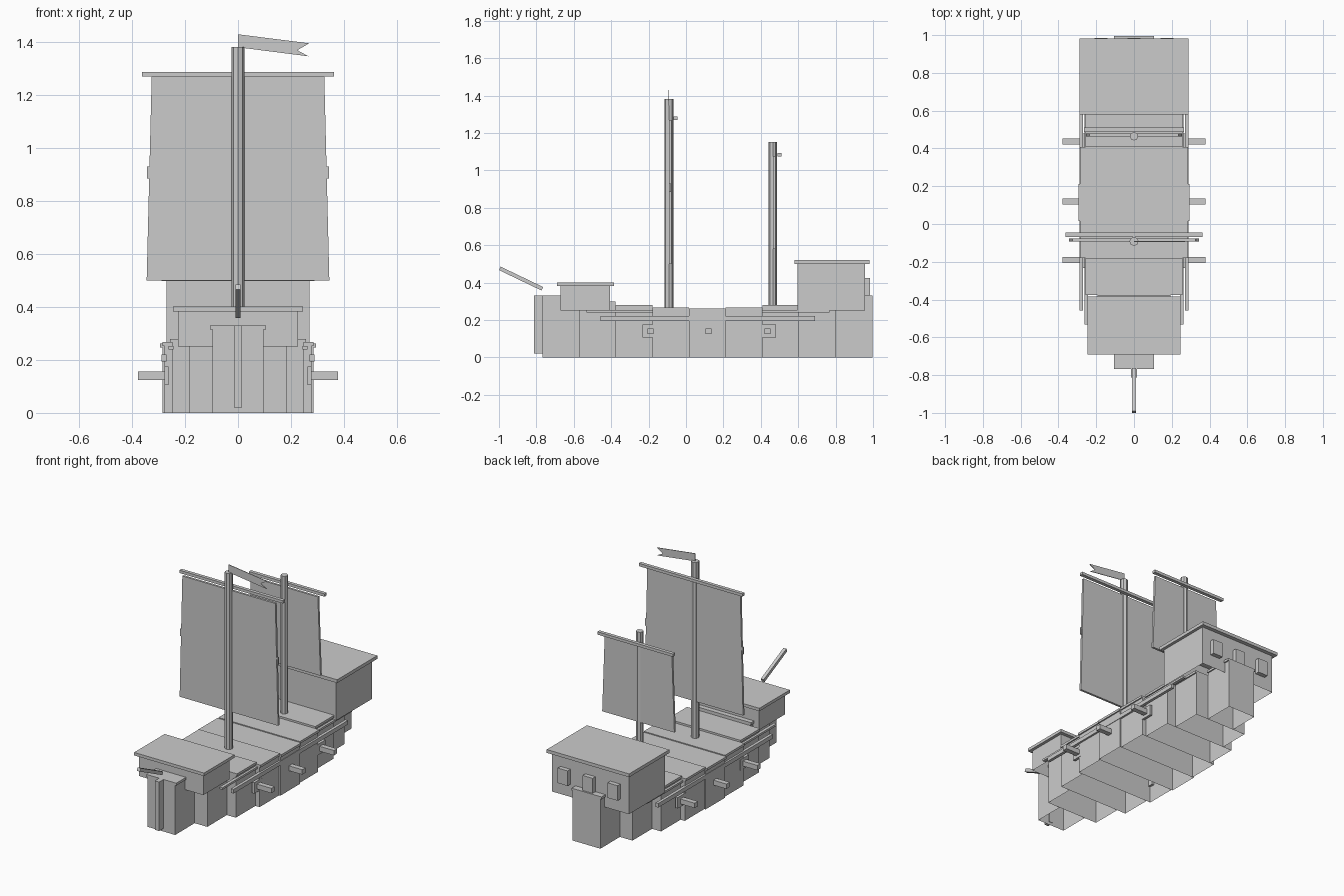
import bpy
import bmesh
from math import pi
from mathutils import Matrix, Vector

if "Cube" in bpy.data.objects:
    bpy.data.objects.remove(bpy.data.objects["Cube"])

grey = bpy.data.materials.new("plain grey")
grey.use_nodes = True
COLOUR = (0.6, 0.6, 0.6, 1)
grey.diffuse_color = COLOUR
grey.node_tree.nodes["Principled BSDF"].inputs["Base Color"].default_value = COLOUR


def finish(name, bm):
    mesh = bpy.data.meshes.new(name)
    bm.to_mesh(mesh)
    bm.free()
    mesh.materials.append(grey)
    obj = bpy.data.objects.new(name, mesh)
    bpy.context.collection.objects.link(obj)
    return obj


def box(name, x, y, z, open_below=False):
    """Box from (low, high) ranges on each axis, optionally without a floor."""
    bm = bmesh.new()
    bmesh.ops.create_cube(bm, size=1)
    if open_below:
        floor = [f for f in bm.faces if f.calc_center_median().z < -0.4]
        bmesh.ops.delete(bm, geom=floor, context="FACES_ONLY")
    for v in bm.verts:
        v.co = [(lo + hi) / 2 + c * (hi - lo) for c, (lo, hi) in zip(v.co, (x, y, z))]
    return finish(name, bm)


def wide_box(name, half, y, z, open_below=False):
    return box(name, (-half, half), y, z, open_below)


def rod(name, start, end, radius, sides, turn=0):
    bm = bmesh.new()
    start, end = Vector(start), Vector(end)
    axis = end - start
    bmesh.ops.create_cone(bm, cap_ends=True, segments=sides, radius1=radius,
                          radius2=radius, depth=axis.length)
    aim = axis.to_track_quat("Z", "Y").to_matrix() @ Matrix.Rotation(turn, 3, "Z")
    bmesh.ops.rotate(bm, verts=bm.verts, matrix=aim)
    bmesh.ops.translate(bm, verts=bm.verts, vec=(start + end) / 2)
    return finish(name, bm)


def sheet(name, outline, y, thick):
    """Flat panel from an x, z outline, given thickness along y."""
    bm = bmesh.new()
    face = bm.faces.new([bm.verts.new((px, y - thick / 2, pz)) for px, pz in outline])
    new = bmesh.ops.extrude_face_region(bm, geom=[face])["geom"]
    bmesh.ops.translate(bm, vec=(0, thick, 0),
                        verts=[g for g in new if isinstance(g, bmesh.types.BMVert)])
    bmesh.ops.recalc_face_normals(bm, faces=bm.faces)
    return finish(name, bm)


# Stepped hull sections, open underneath, each with a slightly wider deck cap
WIDTHS = [0.097, 0.185, 0.248, 0.277, 0.286]
TOPS = [0.33, 0.30, 0.28, 0.268, 0.262]
STEP = 0.196
CAP = 0.015
for i in range(9):
    k = min(i, 8 - i)
    y = (-0.768 + i * STEP, -0.768 + (i + 1) * STEP)
    wide_box(f"hull_section_{i + 1}", WIDTHS[k], y, (0, TOPS[k] - CAP), open_below=True)
    wide_box(f"deck_{i + 1}", WIDTHS[k] + 0.008, y, (TOPS[k] - CAP, TOPS[k]))
wide_box("stem_post", 0.015, (-0.812, -0.765), (0.02, 0.33))

# Cabins, open underneath, with overhanging roofs
wide_box("fore_cabin", 0.226, (-0.67, -0.407), (0.25, 0.383), open_below=True)
wide_box("fore_cabin_roof", 0.245, (-0.69, -0.385), (0.383, 0.402))
wide_box("stern_cabin", 0.27, (0.597, 0.957), (0.25, 0.499), open_below=True)
wide_box("stern_cabin_roof", 0.289, (0.58, 0.982), (0.499, 0.52))
for i, x in enumerate((-0.175, 0, 0.175)):
    box(f"stern_window_{i + 1}", (x - 0.035, x + 0.035), (0.957, 0.985), (0.33, 0.425))

# Side rails, gun ports and cannons
for side, label in ((1, "left"), (-1, "right")):
    def outer(name, x0, x1, y, z):
        box(f"{label}_{name}", sorted((side * x0, side * x1)), y, z)

    outer("wale", 0.27, 0.289, (-0.457, 0.69), (0.195, 0.221))
    outer("upper_rail", 0.243, 0.263, (-0.532, 0.767), (0.24, 0.253))
    for i, y in enumerate((-0.19, 0.119, 0.437)):
        outer(f"gun_port_{i + 1}", 0.262, 0.278, (y - 0.043, y + 0.043), (0.106, 0.175))
        outer(f"cannon_{i + 1}", 0.265, 0.378, (y - 0.016, y + 0.016), (0.125, 0.156))


# Masts, yards and sails
def rig(name, y, radius, base, top, yard_half, yard_z, sail_top, sail_bottom):
    rod(f"{name}_mast", (0, y, base), (0, y, top), radius, 8)
    wide_box(f"{name}_yard", yard_half, (y + 0.024, y + 0.046), (yard_z, yard_z + 0.018))
    (tw, tz), (bw, bz) = sail_top, sail_bottom
    sheet(f"{name}_sail", [(-tw, tz), (tw, tz), (bw, bz), (-bw, bz)], y + 0.007, 0.014)


rig("main", -0.092, 0.024, 0.25, 1.383, 0.363, 1.27, (0.326, 1.27), (0.345, 0.50))
rig("rear", 0.464, 0.022, 0.26, 1.152, 0.265, 1.075, (0.235, 1.075), (0.253, 0.58))
wide_box("main_sail_batten", 0.344, (-0.09, -0.08), (0.885, 0.93))

# Swallow-tailed flag and square bowsprit
sheet("flag", [(0, 1.43), (0.269, 1.396), (0.224, 1.37), (0.266, 1.347), (0, 1.381)],
      -0.092, 0.004)
rod("bowsprit", (0, -0.768, 0.367), (0, -0.995, 0.476), 0.0145, 4, pi / 4)
